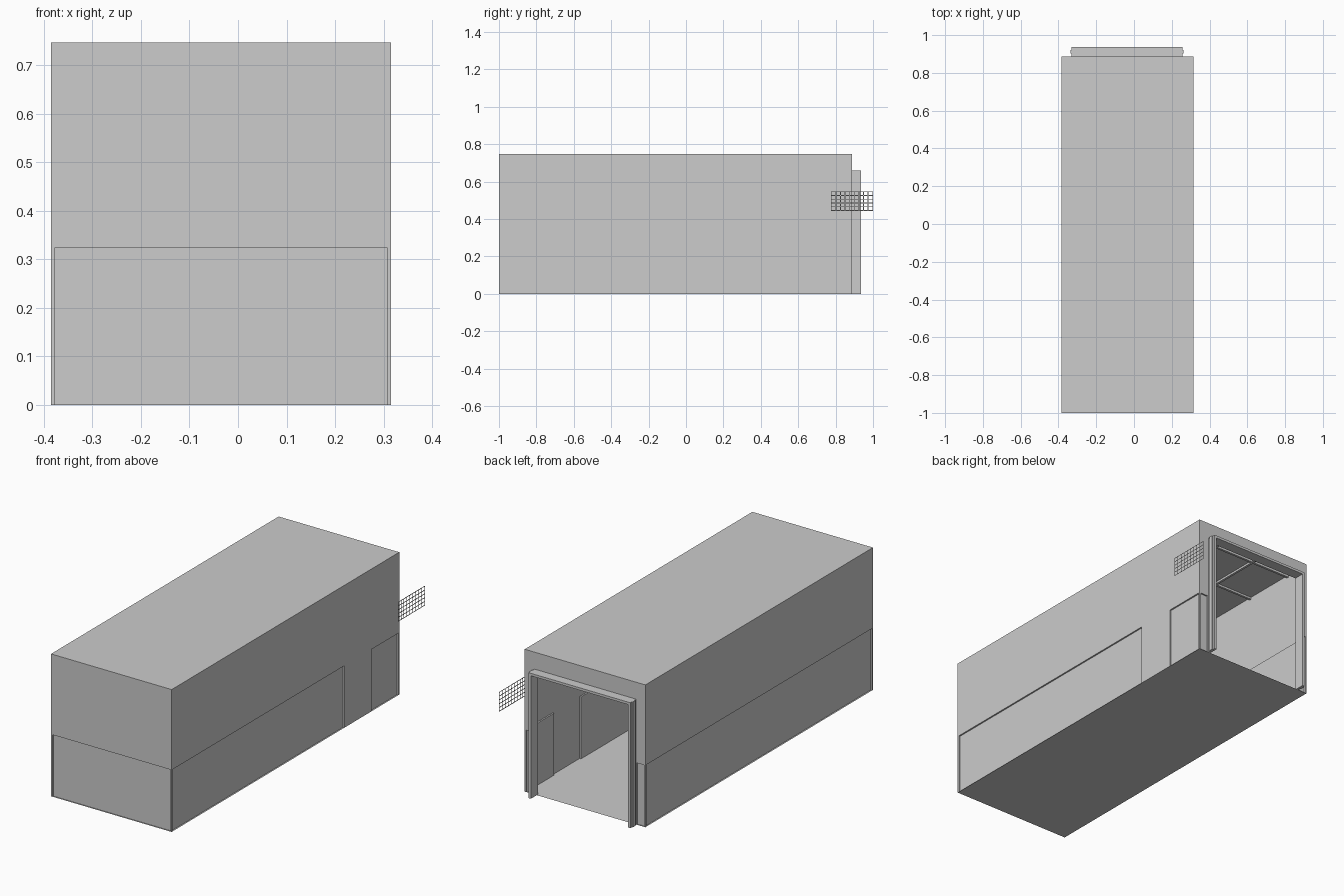
import bpy, bmesh

if "Cube" in bpy.data.objects:
    bpy.data.objects.remove(bpy.data.objects["Cube"])

X0, X1, Y0, Y1, H = -0.385, 0.315, -1.0, 0.887, 0.747   # room shell
RAIL, DEPTH = 0.325, 0.008                               # panel height and recess
DX0, DX1, DH, DY = -0.332, 0.258, 0.658, 0.936           # door frame

grey = bpy.data.materials.new("plain_grey")
grey.diffuse_color = (0.604, 0.604, 0.604, 1)
grey.use_nodes = True
grey.node_tree.nodes["Principled BSDF"].inputs["Base Color"].default_value = grey.diffuse_color


def make(name, faces):
    """Object from a list of quads."""
    bm = bmesh.new()
    for f in faces:
        bm.faces.new([bm.verts.new(p) for p in f])
    bmesh.ops.remove_doubles(bm, verts=bm.verts, dist=1e-5)
    me = bpy.data.meshes.new(name)
    bm.to_mesh(me)
    bm.free()
    me.materials.append(grey)
    ob = bpy.data.objects.new(name, me)
    bpy.context.collection.objects.link(ob)
    return ob


def box(x0, x1, y0, y1, z0, z1):
    """Six quads of a box."""
    b = [(x0, y0), (x1, y0), (x1, y1), (x0, y1)]
    out = [[(x, y, z1) for x, y in b], [(x, y, z0) for x, y in reversed(b)]]
    for p, q in zip(b, b[1:] + b[:1]):
        out.append([(*p, z0), (*q, z0), (*q, z1), (*p, z1)])
    return out


def wall(name, axis, pos, inward, a, b, panels):
    """Thin wall along an axis; its lower panels step into the room."""
    flip = (axis == 'x') == (inward < 0)

    def pt(t, d, z):
        o = pos + inward * d
        return (t, o, z) if axis == 'x' else (o, t, z)

    faces = []

    def quad(*pts):
        q = [pt(*p) for p in pts]
        faces.append(q[::-1] if flip else q)

    def flat(s, e, d, z0, z1):
        quad((s, d, z0), (e, d, z0), (e, d, z1), (s, d, z1))

    flat(a, b, 0, RAIL, H)
    t = a
    for s, e in panels:
        flat(t, s, 0, 0, RAIL)
        flat(s, e, DEPTH, 0, RAIL)
        quad((s, DEPTH, RAIL), (e, DEPTH, RAIL), (e, 0, RAIL), (s, 0, RAIL))
        quad((s, 0, 0), (s, DEPTH, 0), (s, DEPTH, RAIL), (s, 0, RAIL))
        quad((e, DEPTH, 0), (e, 0, 0), (e, 0, RAIL), (e, DEPTH, RAIL))
        t = e
    flat(t, b, 0, 0, RAIL)
    return make(name, faces)


# Floor and ceiling
make("floor", [[(X0, Y0, 0), (X0, Y1, 0), (X1, Y1, 0), (X1, Y0, 0)]])
make("ceiling", [[(X0, Y0, H), (X1, Y0, H), (X1, Y1, H), (X0, Y1, H)]])

# Walls with stepped lower panels
M = DEPTH
wall("front_wall", 'x', Y0, 1, X0, X1, [(X0 + M, X1 - M)])
wall("left_wall", 'y', X0, 1, Y0, Y1, [(Y0 + M, Y1 - M)])
wall("right_wall", 'y', X1, -1, Y0, Y1, [(Y0 + M, 0.432), (0.655, Y1 - M)])
wall("back_wall_left", 'x', Y1, -1, X0, DX0, [(X0 + M, DX0 - 0.003)])
wall("back_wall_right", 'x', Y1, -1, DX1, X1, [(DX1 + 0.003, X1 - M)])
make("back_wall_header", [[(DX1, Y1, DH), (DX0, Y1, DH), (DX0, Y1, H), (DX1, Y1, H)]])

# Door frame: two jambs with a side bead, and a header
T = 0.013
for side, x, s in (("left", DX0, 1), ("right", DX1, -1)):
    xa, xb = sorted((x, x + s * T))
    make(side + "_door_jamb", box(xa, xb, Y1 - 0.008, DY, 0, DH))
    xa, xb = sorted((x, x - s * 0.005))
    make(side + "_jamb_bead", box(xa, xb, 0.902, 0.922, 0, DH))
make("door_header", box(DX0 + T, DX1 - T, Y1 - 0.008, DY, DH - T, DH))

# Ceiling strips in a grid
strips = []
for x in (-0.155, 0.085):
    strips += box(x - 0.006, x + 0.006, Y0, Y1, H - 0.012, H - 0.001)
for k in range(1, 7):
    y = Y0 + 0.29 * k
    strips += box(X0, X1, y - 0.006, y + 0.006, H - 0.012, H - 0.001)
make("ceiling_strips", strips)

# Flat wire grille standing off the right wall
GX, GY0, GY1, GZ0, GZ1, W = 0.385, 0.775, 1.0, 0.443, 0.547, 0.004


def plate(y0, y1, z0, z1):
    return [(GX, y0, z0), (GX, y1, z0), (GX, y1, z1), (GX, y0, z1)]


bars = []
for i in range(10):
    y = GY0 + (GY1 - GY0 - W) * i / 9
    bars.append(plate(y, y + W, GZ0, GZ1))
for i in range(6):
    z = GZ0 + (GZ1 - GZ0 - W) * i / 5
    bars.append(plate(GY0, GY1, z, z + W))
make("wire_grille", bars)
